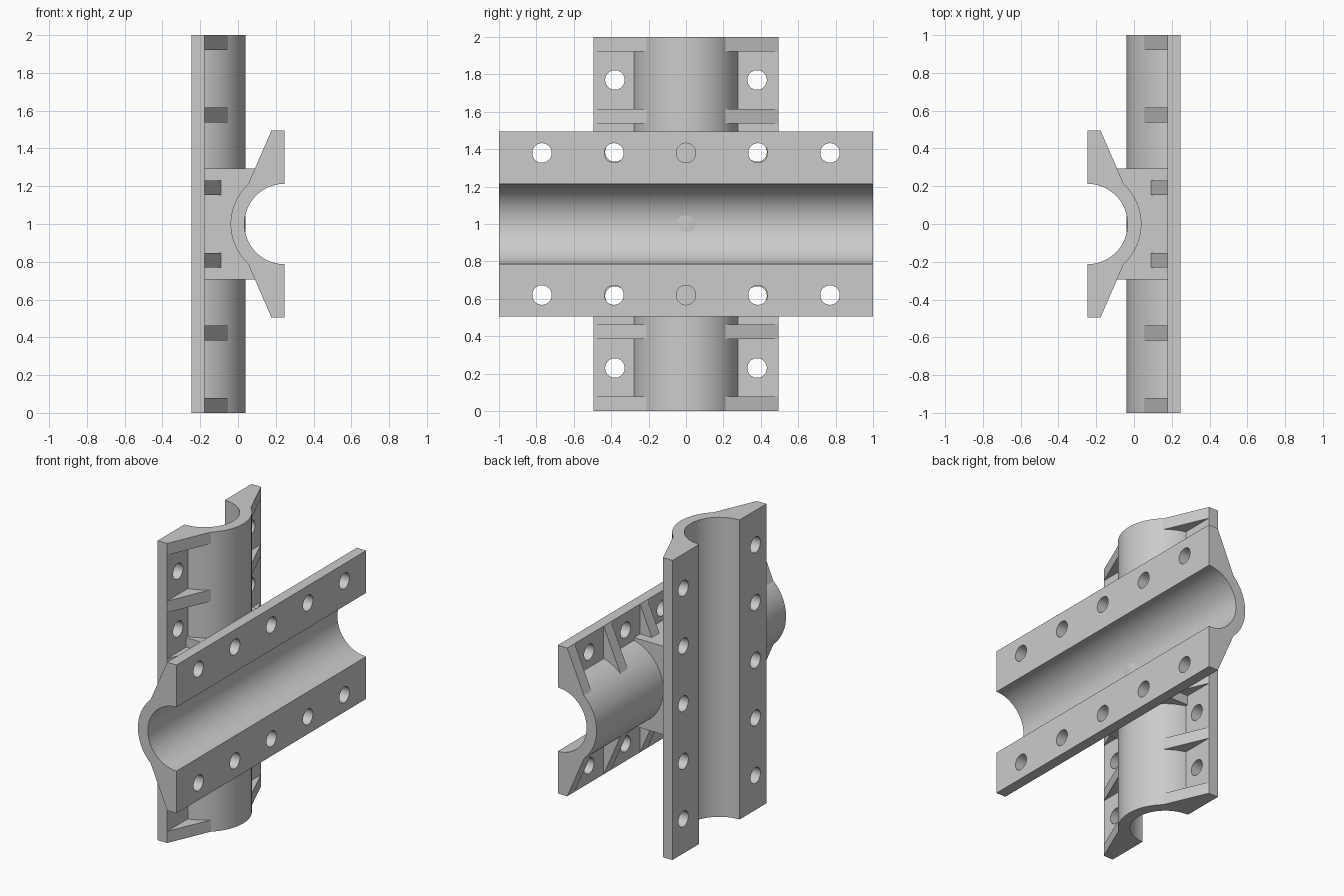
import bpy, bmesh, math
from mathutils import Vector

if "Cube" in bpy.data.objects:
    bpy.data.objects.remove(bpy.data.objects["Cube"], do_unlink=True)

EDGE = 0.247      # outer face of each flange
WIDTH = 0.495     # half width of a flange
THICK = 0.07      # flange thickness
BORE, OUTER = 0.213, 0.286
PITCH, RIB = 0.385, 0.078
SEGS = 64

grey = bpy.data.materials.new("light grey")
grey.use_nodes = True
colour = (0.6, 0.6, 0.6, 1)
grey.diffuse_color = colour
grey.node_tree.nodes["Principled BSDF"].inputs["Base Color"].default_value = colour


# Local axes of a saddle: across the flange, depth from its face, along the bore
def upright(across, depth, along):
    return Vector((depth - EDGE, across, along + 1))


def lying(across, depth, along):
    return Vector((EDGE - depth, along, across + 1))


def prism(bm, bottom, top):
    """Close two matching outlines into a solid."""
    a = [bm.verts.new(p) for p in bottom]
    b = [bm.verts.new(p) for p in top]
    bm.faces.new(a)
    bm.faces.new(b[::-1])
    for i in range(len(a)):
        j = (i + 1) % len(a)
        bm.faces.new((a[j], a[i], b[i], b[j]))


def finish(bm, name):
    bmesh.ops.recalc_face_normals(bm, faces=bm.faces)
    mesh = bpy.data.meshes.new(name)
    bm.to_mesh(mesh)
    bm.free()
    mesh.materials.append(grey)
    obj = bpy.data.objects.new(name, mesh)
    bpy.context.collection.objects.link(obj)
    return obj


def combine(obj, other, operation):
    mod = obj.modifiers.new("combine", 'BOOLEAN')
    mod.operation = operation
    mod.solver = 'EXACT'
    mod.object = other
    bpy.context.view_layer.objects.active = obj
    bpy.ops.object.modifier_apply(modifier=mod.name)
    bpy.data.objects.remove(other, do_unlink=True)


def smooth(obj):
    bpy.ops.object.select_all(action='DESELECT')
    obj.select_set(True)
    bpy.context.view_layer.objects.active = obj
    bpy.ops.object.shade_smooth_by_angle(angle=math.radians(25))


def arc(radius, start, end):
    return [(radius * math.cos(start + (end - start) * i / SEGS),
             radius * math.sin(start + (end - start) * i / SEGS)) for i in range(SEGS + 1)]


def circle(radius):
    return arc(radius, 0, math.tau)[:-1]


def saddle(name, place):
    # Half pipe with side flanges
    low = math.asin(THICK / OUTER)
    outline = ([(WIDTH, 0), (WIDTH, THICK)] + arc(OUTER, low, math.pi - low)
               + [(-WIDTH, THICK), (-WIDTH, 0)] + arc(BORE, math.pi, 0))
    bm = bmesh.new()
    prism(bm, [place(a, d, -1) for a, d in outline], [place(a, d, 1) for a, d in outline])
    body = finish(bm, name)

    # Sloping ribs on both sides
    bm = bmesh.new()
    wedge = [(WIDTH, THICK), (0.2, 0.198), (0.26, 0.05)]
    for side in (-1, 1):
        for k in range(6):
            mid = (k - 2.5) * 2 * (1 - RIB / 2) / 5
            prism(bm, [place(side * a, d, mid - RIB / 2) for a, d in wedge],
                  [place(side * a, d, mid + RIB / 2) for a, d in wedge])
    combine(body, finish(bm, name + "_ribs"), 'UNION')

    # Bolt holes between the ribs
    bm = bmesh.new()
    for side in (-1, 1):
        for k in range(-2, 3):
            ring = [(side * 0.38 + u, k * PITCH + v) for u, v in circle(0.052)]
            prism(bm, [place(u, -0.05, v) for u, v in ring],
                  [place(u, THICK + 0.03, v) for u, v in ring])
    combine(body, finish(bm, name + "_holes"), 'DIFFERENCE')
    smooth(body)


saddle("upright_saddle", upright)
saddle("lying_saddle", lying)

# Square block joining the two saddles, hollowed inside their walls
half, reach = 0.295, 0.2
bm = bmesh.new()
corners = [(-half, -half), (half, -half), (half, half), (-half, half)]
prism(bm, [Vector((-reach, y, z + 1)) for y, z in corners],
      [Vector((reach, y, z + 1)) for y, z in corners])
block = finish(bm, "cross_block")
for place in (upright, lying):
    bm = bmesh.new()
    ring = circle(BORE + 0.03)
    prism(bm, [place(a, d, -0.5) for a, d in ring], [place(a, d, 0.5) for a, d in ring])
    combine(block, finish(bm, "bore_cutter"), 'DIFFERENCE')
smooth(block)
